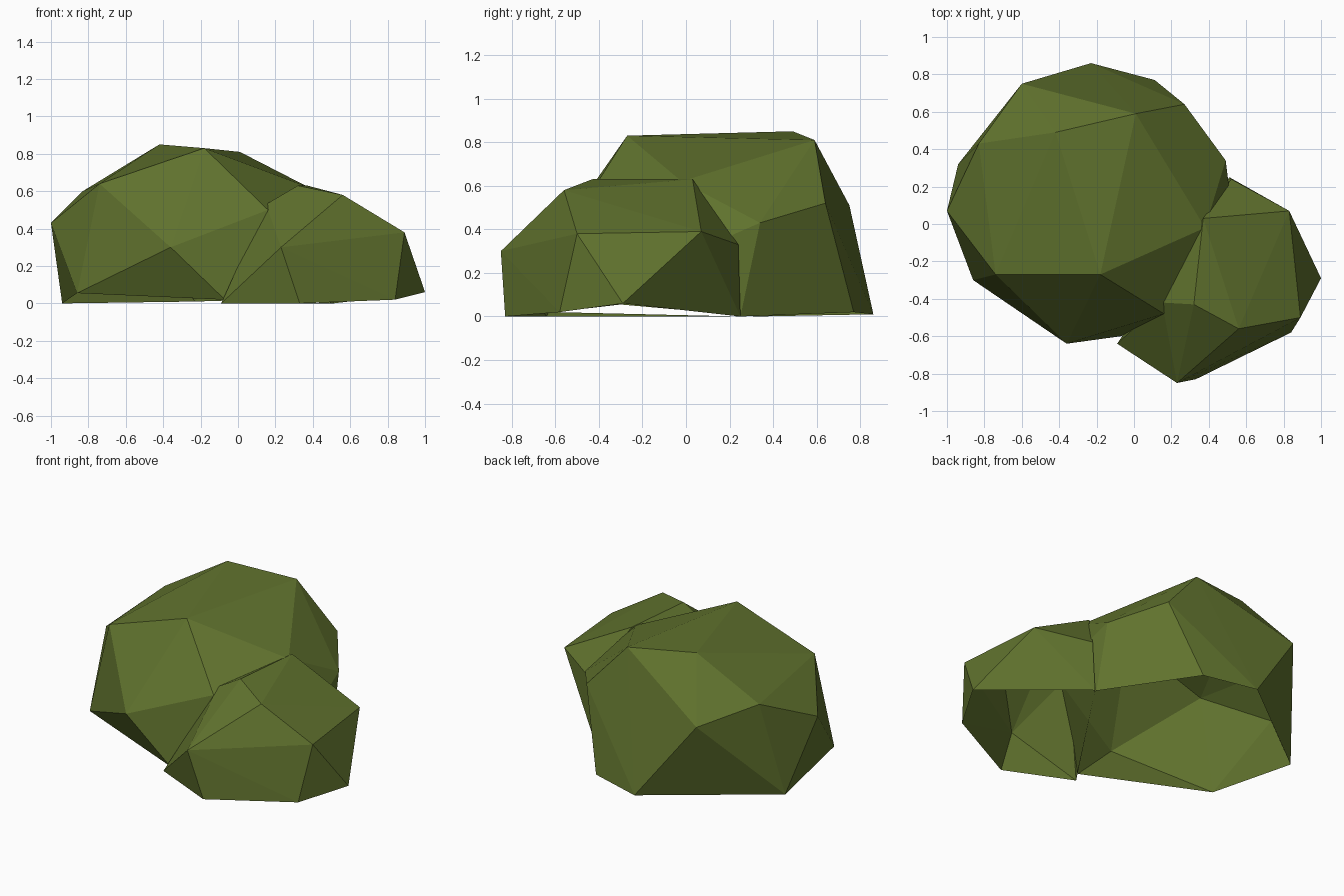
import bpy
import bmesh

cube = bpy.data.objects.get("Cube")
if cube:
    bpy.data.objects.remove(cube, do_unlink=True)

olive = bpy.data.materials.new("olive green")
olive.use_nodes = True
olive.diffuse_color = (0.118, 0.17, 0.027, 1)
bsdf = next(n for n in olive.node_tree.nodes if n.type == "BSDF_PRINCIPLED")
bsdf.inputs["Base Color"].default_value = olive.diffuse_color
bsdf.inputs["Roughness"].default_value = 0.9


def faceted_mound(name, rings):
    """Closed hull stretched over rings of corners."""
    bm = bmesh.new()
    for ring in rings:
        for corner in ring:
            bm.verts.new(corner)
    hull = bmesh.ops.convex_hull(bm, input=bm.verts[:])
    spare = {g for g in hull["geom_interior"] + hull["geom_unused"]
             if isinstance(g, bmesh.types.BMVert)}
    bmesh.ops.delete(bm, geom=list(spare), context="VERTS")
    bmesh.ops.recalc_face_normals(bm, faces=bm.faces[:])
    mesh = bpy.data.meshes.new(name)
    bm.to_mesh(mesh)
    bm.free()
    mesh.materials.append(olive)
    obj = bpy.data.objects.new(name, mesh)
    bpy.context.collection.objects.link(obj)
    return obj


# Large mound: crown, shoulder and ground rings
mounds = faceted_mound("joined_mounds", [
    [(-0.42, 0.49, 0.85), (0.01, 0.59, 0.81), (-0.18, -0.27, 0.83)],
    [(-0.83, 0.43, 0.60), (-0.74, -0.27, 0.64), (-1.0, 0.07, 0.43),
     (-0.60, 0.75, 0.51), (0.27, 0.64, 0.52), (0.49, 0.34, 0.43),
     (0.38, -0.02, 0.62), (0.51, 0.18, 0.36),
     (0.16, -0.48, 0.50), (-0.36, -0.64, 0.30)],
    [(-0.94, 0.32, 0.0), (-0.86, -0.30, 0.055), (-0.07, -0.60, 0.02),
     (0.40, -0.18, 0.01), (0.50, 0.25, 0.0), (0.11, 0.77, 0.02),
     (-0.23, 0.86, 0.01)],
])

# Small mound leaning against the front left
small = faceted_mound("small_mound", [
    [(0.37, 0.03, 0.63), (0.32, -0.43, 0.63), (0.56, -0.56, 0.58)],
    [(0.83, 0.07, 0.39), (0.89, -0.50, 0.38), (0.23, -0.85, 0.30),
     (0.15, -0.42, 0.53), (0.52, 0.24, 0.33)],
    [(1.0, -0.29, 0.06), (0.84, -0.58, 0.02), (0.33, -0.83, 0.0),
     (-0.09, -0.64, 0.0), (0.51, 0.25, 0.0)],
])

# Fuse the two mounds so no walls remain inside
union = mounds.modifiers.new("fuse", "BOOLEAN")
union.operation = "UNION"
union.solver = "EXACT"
union.object = small
graph = bpy.context.evaluated_depsgraph_get()
fused = bpy.data.meshes.new_from_object(mounds.evaluated_get(graph))
mounds.modifiers.clear()
mounds.data = fused
bpy.data.objects.remove(small, do_unlink=True)

# Open the underside
bm = bmesh.new()
bm.from_mesh(fused)
underside = [f for f in bm.faces if f.normal.z < -0.75]
bmesh.ops.delete(bm, geom=underside, context="FACES")
bm.to_mesh(fused)
bm.free()
